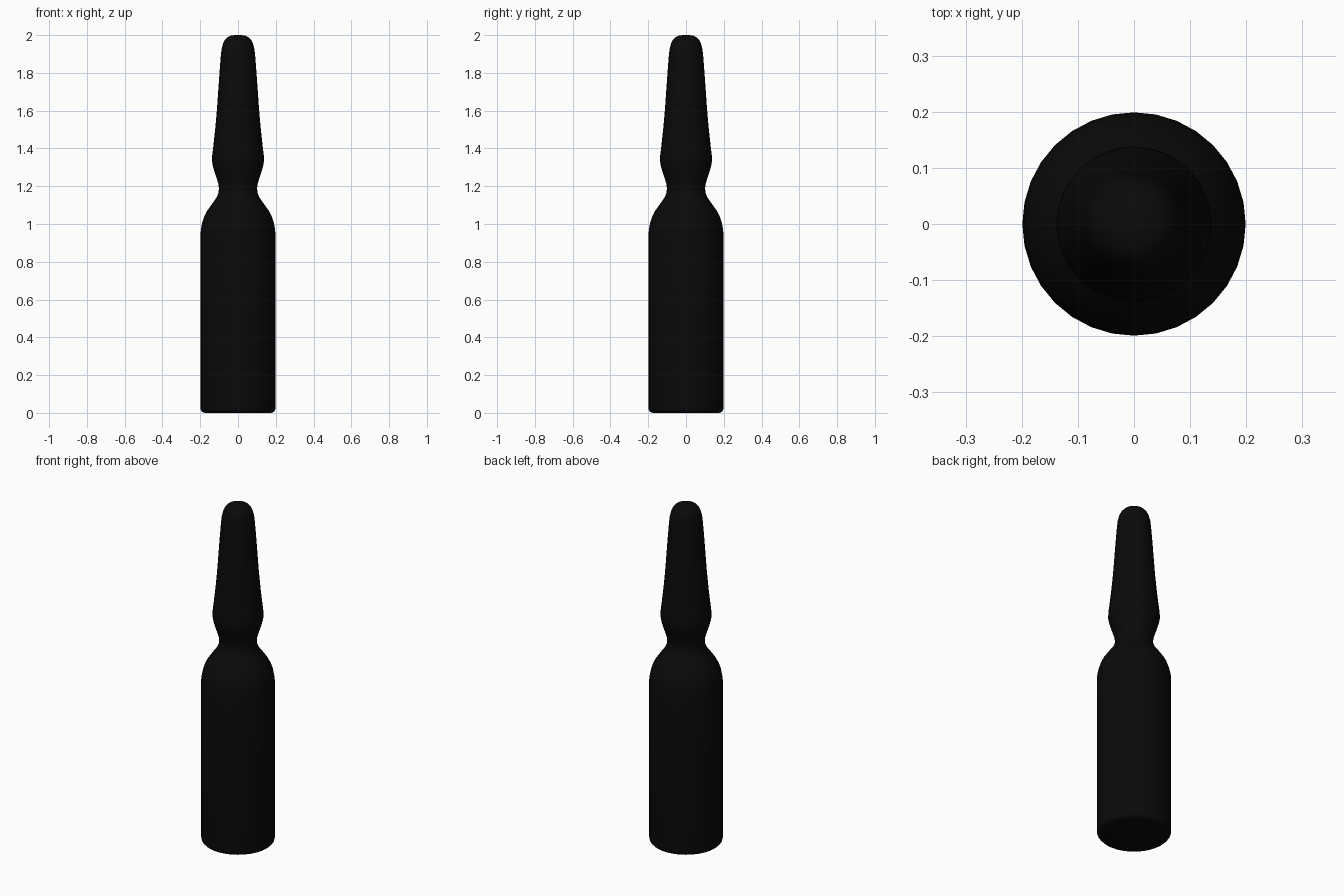
import bpy, bmesh, math

if "Cube" in bpy.data.objects:
    bpy.data.objects.remove(bpy.data.objects["Cube"])

SIDES = 32

# half profile (radius, height) from base to tip
profile = [
    (0.0, 0.0), (0.175, 0.0), (0.188, 0.004), (0.196, 0.013), (0.199, 0.028),
    (0.199, 0.94), (0.196, 0.975), (0.189, 1.01), (0.179, 1.04), (0.165, 1.067),
    (0.148, 1.092), (0.129, 1.117), (0.114, 1.14), (0.104, 1.163), (0.101, 1.187),
    (0.104, 1.212), (0.113, 1.243), (0.124, 1.275), (0.133, 1.307), (0.138, 1.335),
    (0.137, 1.36), (0.132, 1.4), (0.121, 1.5), (0.112, 1.6), (0.105, 1.7),
    (0.098, 1.8), (0.091, 1.89), (0.087, 1.925), (0.08, 1.953), (0.07, 1.974),
    (0.056, 1.989), (0.038, 1.997), (0.018, 2.0), (0.0, 2.0),
]

# ampoule: profile spun around z
bm = bmesh.new()
verts = [bm.verts.new((r, 0, z)) for r, z in profile]
edges = [bm.edges.new(pair) for pair in zip(verts, verts[1:])]
bmesh.ops.spin(bm, geom=verts + edges, cent=(0, 0, 0), axis=(0, 0, 1),
               angle=math.tau, steps=SIDES, use_merge=False)
bmesh.ops.remove_doubles(bm, verts=bm.verts[:], dist=0.0005)
bmesh.ops.recalc_face_normals(bm, faces=bm.faces[:])
mesh = bpy.data.meshes.new("ampoule")
bm.to_mesh(mesh)
bm.free()
ampoule = bpy.data.objects.new("ampoule", mesh)
bpy.context.collection.objects.link(ampoule)

# near-black glass
mat = bpy.data.materials.new("black_glass")
mat.diffuse_color = (0.003, 0.003, 0.003, 1)
mat.use_nodes = True
mat.node_tree.nodes["Principled BSDF"].inputs["Base Color"].default_value = mat.diffuse_color
mesh.materials.append(mat)

bpy.context.view_layer.objects.active = ampoule
ampoule.select_set(True)
bpy.ops.object.shade_smooth_by_angle(angle=math.radians(40))
